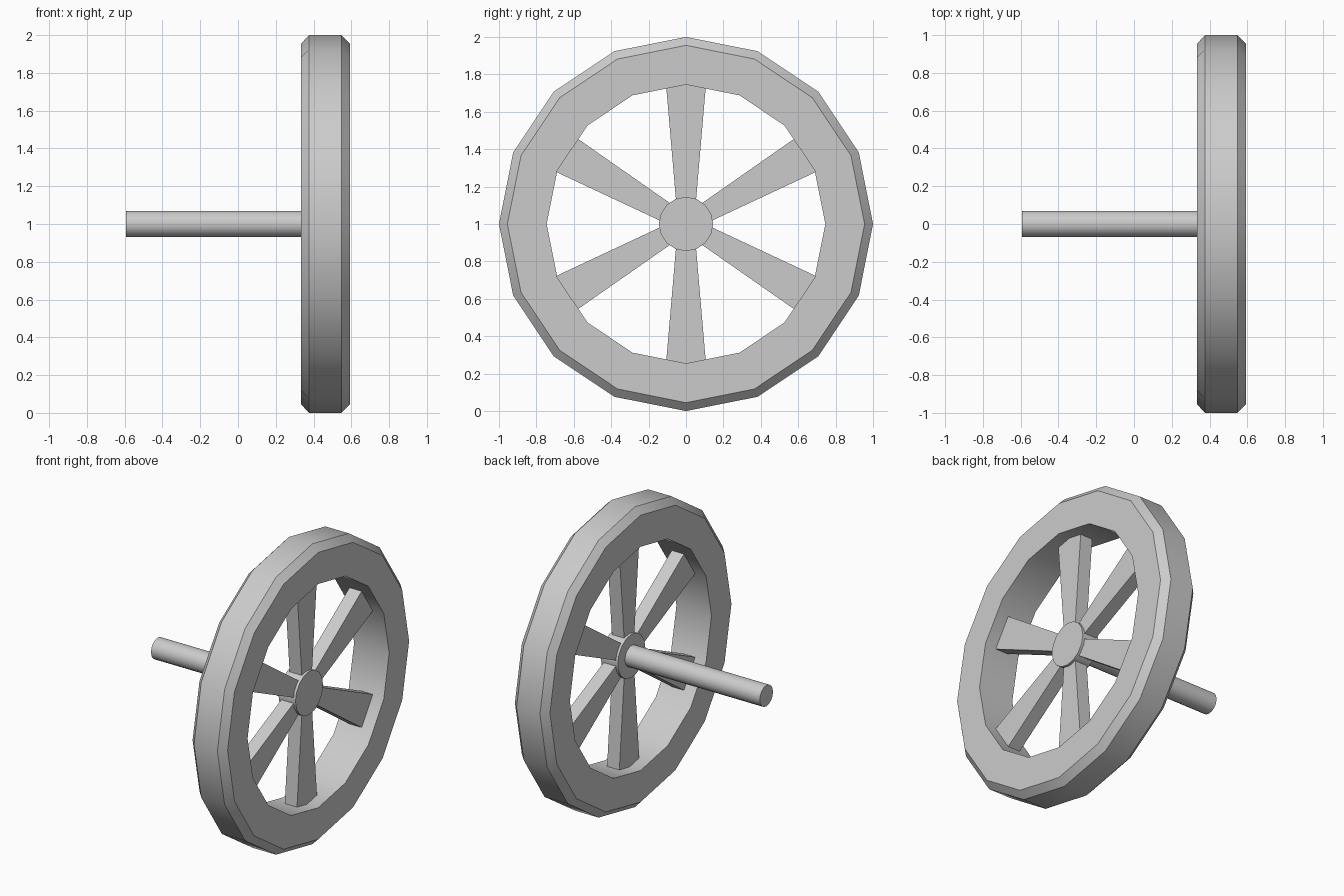
import bpy, bmesh
from math import sin, cos, pi, radians

if "Cube" in bpy.data.objects:
    bpy.data.objects.remove(bpy.data.objects["Cube"])

SIDES = 16
CENTRE_Z = 1.0
MID_X = 0.463          # middle plane of the wheel


def finish(name, bm):
    bmesh.ops.recalc_face_normals(bm, faces=bm.faces[:])
    mesh = bpy.data.meshes.new(name)
    bm.to_mesh(mesh)
    bm.free()
    ob = bpy.data.objects.new(name, mesh)
    ob.location.z = CENTRE_Z
    bpy.context.collection.objects.link(ob)
    bpy.ops.object.select_all(action='DESELECT')
    ob.select_set(True)
    bpy.context.view_layer.objects.active = ob
    bpy.ops.object.shade_smooth_by_angle(angle=radians(30))
    return ob


def lathe(name, profile, closed=False):
    """Spin an (x, radius) profile about the x axis; cap the ends if open."""
    bm = bmesh.new()
    rings = [[bm.verts.new((x, r * cos(2 * pi * k / SIDES), r * sin(2 * pi * k / SIDES)))
              for k in range(SIDES)] for x, r in profile]
    pairs = list(zip(rings, rings[1:]))
    if closed:
        pairs.append((rings[-1], rings[0]))
    else:
        bm.faces.new(rings[0])
        bm.faces.new(rings[-1])
    for a, b in pairs:
        for k in range(SIDES):
            n = (k + 1) % SIDES
            bm.faces.new((a[k], a[n], b[n], b[k]))
    return finish(name, bm)


def spoke(name, angle):
    """Bar that widens outward from the hub into the rim."""
    bm = bmesh.new()
    outline = [(0.12, -0.053), (0.76, -0.108), (0.76, 0.108), (0.12, 0.053)]
    vs = [bm.verts.new((MID_X - 0.045, r, w)) for r, w in outline]
    face = bm.faces.new(vs)
    ext = bmesh.ops.extrude_face_region(bm, geom=[face])['geom']
    moved = [v for v in ext if isinstance(v, bmesh.types.BMVert)]
    bmesh.ops.translate(bm, verts=moved, vec=(0.09, 0, 0))
    if face.is_valid and len(bm.faces) < 6:
        bm.faces.new(vs)
    ob = finish(name, bm)
    ob.rotation_euler.x = angle
    return ob


# Chamfered rim
lathe("rim", [(0.334, 0.745), (0.334, 0.955), (0.376, 1.0),
              (0.548, 1.0), (0.592, 0.955), (0.592, 0.745)], closed=True)

# Hub disc
lathe("hub", [(MID_X - 0.062, 0.145), (MID_X + 0.062, 0.145)])

# Axle
lathe("axle", [(-0.592, 0.07), (MID_X, 0.07)])

# Six spokes
for i in range(6):
    spoke(f"spoke_{i + 1}", radians(30 + 60 * i))
